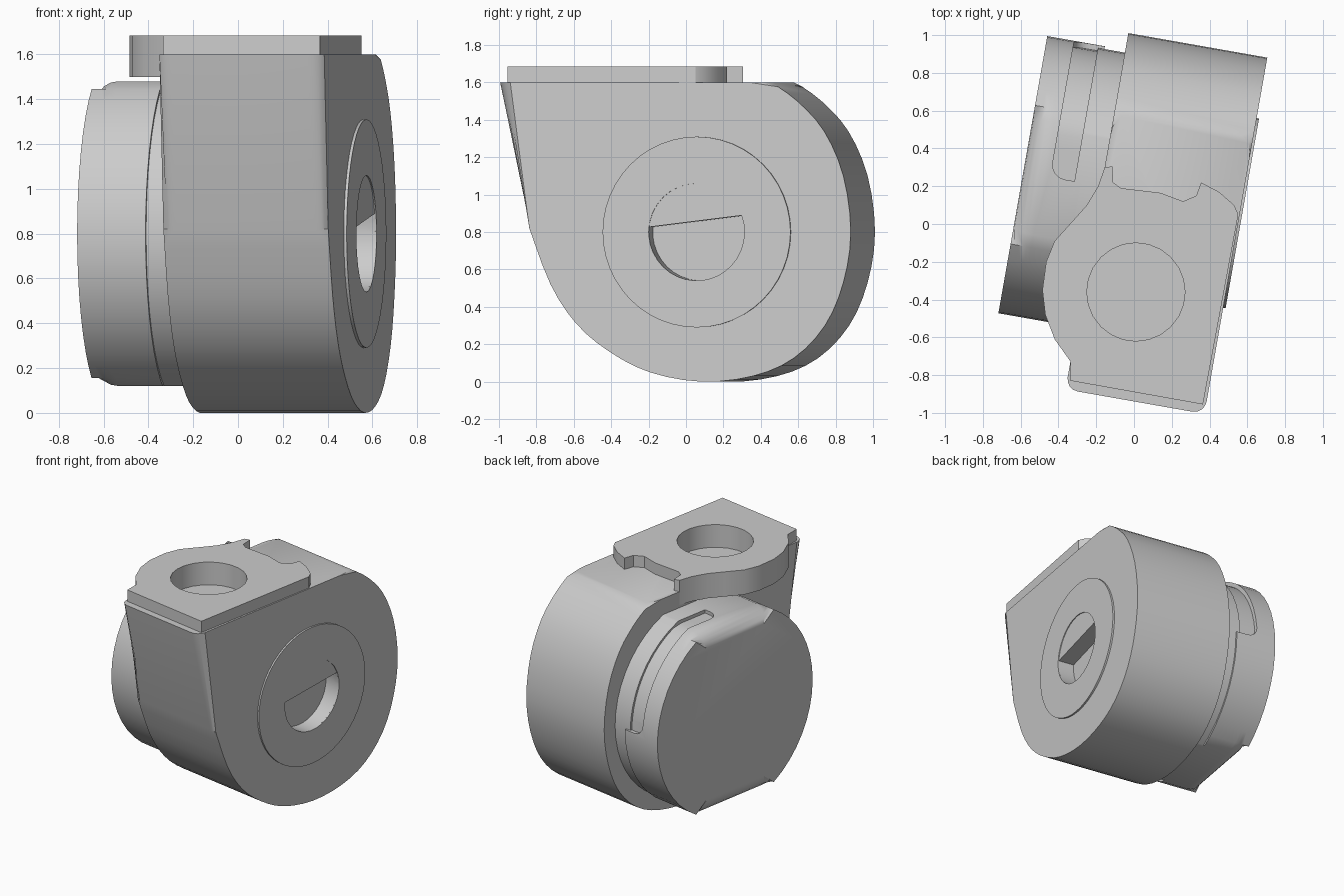
import bpy, bmesh
from math import sin, cos, radians, pi
from mathutils import Matrix, Vector

if "Cube" in bpy.data.objects:
    bpy.data.objects.remove(bpy.data.objects["Cube"])

TURN = Matrix.Rotation(radians(-10), 4, 'Z')   # whole unit is turned about z
CV, CZ = 0.155, 0.80                           # fan axis in side-profile coordinates


def link(name, bm):
    bmesh.ops.recalc_face_normals(bm, faces=bm.faces)
    me = bpy.data.meshes.new(name)
    bm.to_mesh(me)
    bm.free()
    ob = bpy.data.objects.new(name, me)
    bpy.context.collection.objects.link(ob)
    return ob


def prism(name, pts, to3d, a, b, pick=None, radius=0.0, segs=4):
    """Extrude a 2D outline from level a to b; bevel the edges chosen by pick."""
    bm = bmesh.new()
    lo = [bm.verts.new(to3d(p, a)) for p in pts]
    hi = [bm.verts.new(to3d(p, b)) for p in pts]
    bm.faces.new(lo)
    bm.faces.new(hi)
    n = len(pts)
    for i in range(n):
        j = (i + 1) % n
        bm.faces.new((lo[i], lo[j], hi[j], hi[i]))
    if pick:
        bmesh.ops.bevel(bm, geom=[e for e in bm.edges if pick(*e.verts)], offset=radius,
                        segments=segs, profile=0.5, affect='EDGES', clamp_overlap=True)
    return link(name, bm)


def side(p, u):
    return TURN @ Vector((u, p[0], p[1]))


def flat(p, z):
    return Vector((p[0], p[1], z))


def local(v):
    return TURN.inverted() @ v.co


def circle(cx, cy, r, n=32):
    return [(cx + r * cos(2 * pi * i / n), cy + r * sin(2 * pi * i / n)) for i in range(n)]


def drum(r, half, n=48):
    """Circle about the fan axis, flattened at top and bottom."""
    out = []
    for v, z in circle(CV, CZ, r, n):
        if abs(z - CZ) < half:
            out.append((v, z))
        elif not out or abs(out[-1][1] - CZ) < half - 1e-6:
            s = 1 if z > CZ else -1
            w = (r * r - half * half) ** 0.5
            out += [(CV + s * w, CZ + s * half), (CV - s * w, CZ + s * half)]
    return out


def smooth_path(p, sub=3):
    """Catmull-Rom curve through the points."""
    p = [Vector(q) for q in p]
    out = []
    for i in range(len(p) - 1):
        a, b, c, d = p[max(i - 1, 0)], p[i], p[i + 1], p[min(i + 2, len(p) - 1)]
        for k in range(sub):
            t = k / sub
            out.append(0.5 * (2 * b + (c - a) * t + (2 * a - 5 * b + 4 * c - d) * t * t
                              + (3 * b - a - 3 * c + d) * t ** 3))
    return out + [p[-1]]


def cut(ob, cutter):
    m = ob.modifiers.new("cut", 'BOOLEAN')
    m.operation, m.solver, m.object = 'DIFFERENCE', 'EXACT', cutter
    bpy.context.view_layer.objects.active = ob
    bpy.ops.object.modifier_apply(modifier=m.name)


# Scroll-shaped fan housing with rounded side edges and a flat open top
scroll = [(-0.925, 1.6)] + smooth_path([
    (-0.755, 0.82), (-0.64, 0.52), (-0.5, 0.31), (-0.32, 0.16), (-0.1, 0.05), (0.18, 0.0),
    (0.46, 0.03), (0.68, 0.125), (0.85, 0.3), (0.95, 0.53), (0.99, 0.8),
    (0.95, 1.1), (0.845, 1.34), (0.7, 1.5), (0.56, 1.6)])
housing = prism("fan_housing", scroll, side, -0.205, 0.542,
                lambda a, b: abs(local(a).x - local(b).x) < 1e-4
                and not (a.co.z > 1.599 and b.co.z > 1.599), 0.065)

# Motor drum with rounded outer face, and the neck joining it to the housing
motor = prism("motor_drum", drum(0.745, 0.68), side, -0.625, -0.315,
              lambda a, b: local(a).x < -0.62 and local(b).x < -0.62, 0.11, 5)
neck = prism("motor_neck", drum(0.73, 0.68), side, -0.35, -0.15)

# Shallow recess running round the upper back quarter of the drum
arc = [radians(1 + 88 * i / 14) for i in range(15)]
inner = [(CV + 0.715 * cos(t), CZ + min(0.655, 0.715 * sin(t))) for t in arc]
outer = [(CV + 0.9 * cos(t), CZ + 0.9 * sin(t)) for t in arc]
ends = [side(p, -0.48) for p in (inner[0], outer[0], inner[-1], outer[-1])]


def is_end(a, b):
    near = lambda v, q: (v.co - q).length < 1e-4
    return any((near(a, p) and near(b, q)) or (near(a, q) and near(b, p))
               for p, q in (ends[:2], ends[2:]))


slot_cutter = prism("slot_cutter", inner + outer[::-1], side, -0.48, -0.25, is_end, 0.09)
cut(motor, slot_cutter)

# Raised side disc
disc = prism("side_disc", circle(CV, CZ, 0.51, 48), side, 0.50, 0.555)

# Round dial with its lower half sunk into the housing
dial_cutter = prism("dial_cutter", circle(CV, CZ, 0.26), side, 0.549, 0.65)
a0, a1 = radians(174), radians(380)
half = [(CV + 0.26 * cos(a0 + (a1 - a0) * i / 20), CZ + 0.26 * sin(a0 + (a1 - a0) * i / 20))
        for i in range(21)]
pocket_cutter = prism("pocket_cutter", half, side, 0.43, 0.65)
cut(disc, dial_cutter)
for ob in (disc, housing):
    cut(ob, pocket_cutter)

# Top flange plate with lobed outline and round outlet
plate = [(0.365, -0.955), (-0.335, -0.83), (-0.335, -0.73), (-0.42, -0.61), (-0.47, -0.48),
         (-0.485, -0.35), (-0.465, -0.2), (-0.42, -0.09), (-0.33, 0.01), (-0.25, 0.1),
         (-0.19, 0.2), (-0.155, 0.3), (-0.115, 0.305), (-0.11, 0.22), (-0.07, 0.19),
         (0.14, 0.165), (0.26, 0.12), (0.33, 0.15), (0.355, 0.22), (0.45, 0.17),
         (0.53, 0.1), (0.552, 0.05)]
flange = prism("top_flange", plate, flat, 1.5, 1.685)
outlet_cutter = prism("outlet_cutter", circle(0.01, -0.36, 0.26, 24), flat, 1.515, 1.8)
for ob in (flange, housing):
    cut(ob, outlet_cutter)

# Clean up cutters and shade
for c in (slot_cutter, dial_cutter, pocket_cutter, outlet_cutter):
    bpy.data.objects.remove(c)
for ob in (housing, motor, neck, disc, flange):
    bpy.ops.object.select_all(action='DESELECT')
    ob.select_set(True)
    bpy.context.view_layer.objects.active = ob
    bpy.ops.object.shade_smooth_by_angle(angle=radians(28))
